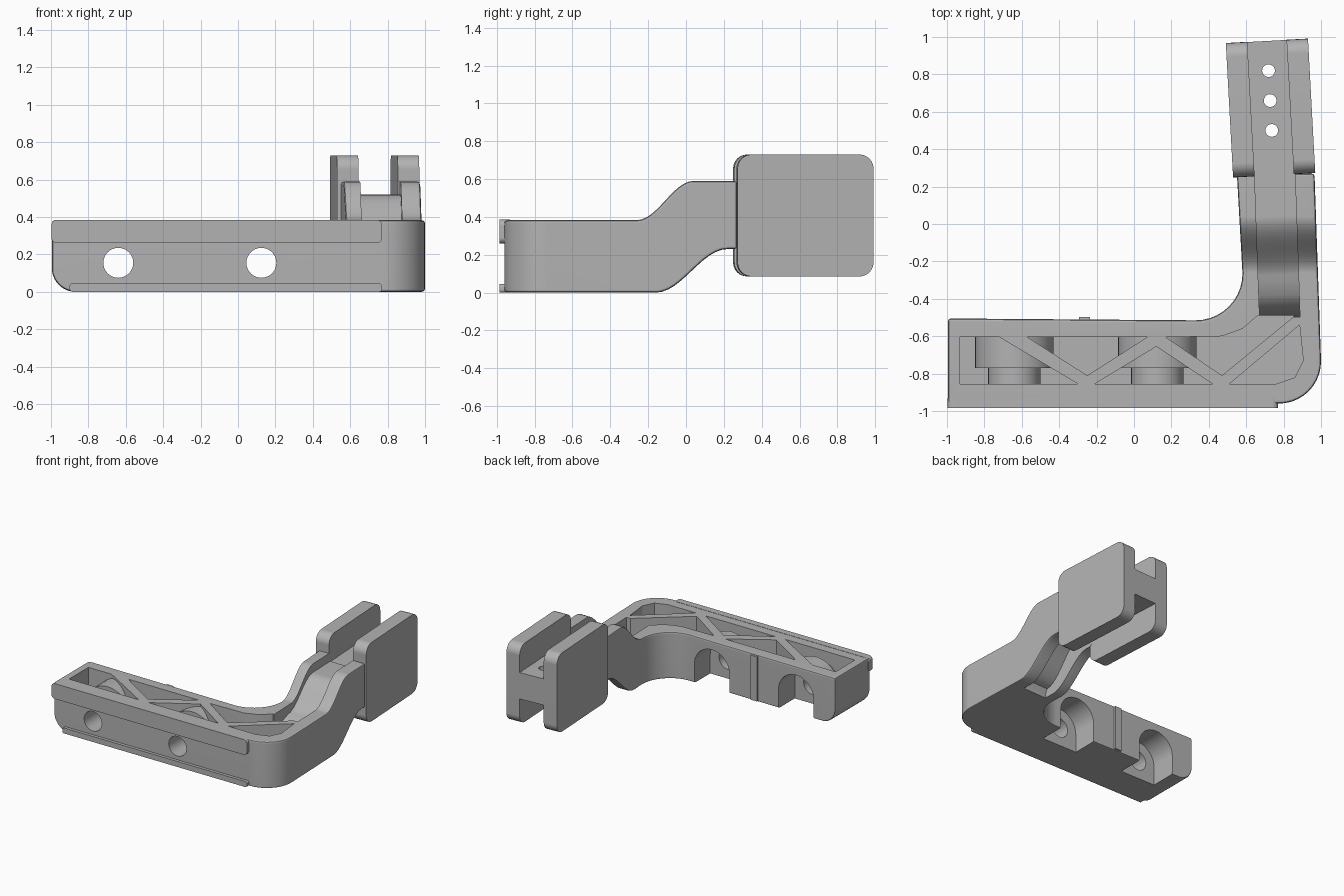
import bpy, bmesh
from math import sin, cos, pi, radians
from mathutils import Matrix, Vector

old = bpy.data.objects.get("Cube")
if old:
    bpy.data.objects.remove(old, do_unlink=True)

grey = bpy.data.materials.new("light grey")
grey.use_nodes = True
grey.diffuse_color = (0.45, 0.45, 0.45, 1)
grey.node_tree.nodes["Principled BSDF"].inputs["Base Color"].default_value = (0.45, 0.45, 0.45, 1)


def prism(name, pts, axis, lo, hi, matrix=None):
    """Extrude a 2D outline along an axis."""
    place = {"x": lambda a, b, t: (t, a, b),
             "y": lambda a, b, t: (a, t, b),
             "z": lambda a, b, t: (a, b, t)}[axis]
    bm = bmesh.new()
    face = bm.faces.new([bm.verts.new(place(a, b, lo)) for a, b in pts])
    out = bmesh.ops.extrude_face_region(bm, geom=[face])
    verts = [g for g in out["geom"] if isinstance(g, bmesh.types.BMVert)]
    bmesh.ops.translate(bm, verts=verts, vec=Vector(place(0, 0, hi - lo)))
    bmesh.ops.recalc_face_normals(bm, faces=bm.faces)
    mesh = bpy.data.meshes.new(name)
    bm.to_mesh(mesh)
    bm.free()
    if matrix:
        mesh.transform(matrix)
    mesh.materials.append(grey)
    obj = bpy.data.objects.new(name, mesh)
    bpy.context.collection.objects.link(obj)
    return obj


def activate(obj):
    bpy.ops.object.select_all(action="DESELECT")
    bpy.context.view_layer.objects.active = obj
    obj.select_set(True)


def combine(target, tool, operation="DIFFERENCE"):
    mod = target.modifiers.new("cut", "BOOLEAN")
    mod.operation, mod.solver, mod.object = operation, "EXACT", tool
    activate(target)
    bpy.ops.object.modifier_apply(modifier=mod.name)
    bpy.data.objects.remove(tool, do_unlink=True)


def bevel(obj, width, segments=2):
    mod = obj.modifiers.new("round", "BEVEL")
    mod.width, mod.segments = width, segments
    mod.limit_method, mod.angle_limit = "ANGLE", radians(60)
    mod.use_clamp_overlap = False
    activate(obj)
    bpy.ops.object.modifier_apply(modifier=mod.name)


def finish(obj):
    activate(obj)
    bpy.ops.object.shade_smooth_by_angle(angle=radians(30))
    mod = obj.modifiers.new("normals", "WEIGHTED_NORMAL")
    mod.keep_sharp = True


def arc(cx, cy, r, start, end, n=10):
    return [(cx + r * cos(radians(start + (end - start) * i / n)),
             cy + r * sin(radians(start + (end - start) * i / n))) for i in range(n + 1)]


def s_curve(p, q, n=12):
    return [(p[0] + (q[0] - p[0]) * i / n,
             p[1] + (q[1] - p[1]) * (1 - cos(pi * i / n)) / 2) for i in range(n + 1)]


def rounded(x0, y0, x1, y1, r, n=6):
    return (arc(x1 - r, y1 - r, r, 0, 90, n) + arc(x0 + r, y1 - r, r, 90, 180, n)
            + arc(x0 + r, y0 + r, r, 180, 270, n) + arc(x1 - r, y0 + r, r, 270, 360, n))


def box(x0, y0, x1, y1):
    return [(x0, y0), (x1, y0), (x1, y1), (x0, y1)]


def arch(cx, r, bottom, cz=0.155):
    return [(cx + r, bottom)] + arc(cx, cz, r, 0, 180, 20) + [(cx - r, bottom)]


# Body: L-shaped plan trimmed by the stepped side profile
plan = ([(-0.995, -0.96)] + arc(0.775, -0.735, 0.225, -90, 0)
        + [(0.965, 0.27), (0.55, 0.27)]
        + arc(0.33, -0.265, 0.25, 0, -90) + [(-0.995, -0.505)])
body = prism("bracket_body", plan, "z", -0.2, 0.9)
side = ([(-1.2, 0)] + s_curve((-0.16, 0), (0.22, 0.23)) + [(0.5, 0.23), (0.5, 0.59)]
        + s_curve((0.04, 0.59), (-0.26, 0.383)) + [(-1.2, 0.383)])
combine(body, prism("side_trim", side, "x", -1.5, 1.5), "INTERSECT")
end = arc(-0.865, 0.13, 0.13, 180, 270) + [(1.3, 0), (1.3, 1), (-0.995, 1)]
end = [(x - 0.001, z - 0.001) for x, z in end]
combine(body, prism("end_trim", end, "y", -1.5, 1.5), "INTERSECT")
bevel(body, 0.016)

# Truss pockets in the bar, with diagonal ribs left between them
pockets = [
    [(-0.93, -0.605), (-0.72, -0.605), (-0.3, -0.855), (-0.93, -0.855)],
    [(-0.57, -0.605), (0.07, -0.605), (-0.25, -0.81)],
    [(-0.21, -0.855), (0.42, -0.855), (0.12, -0.655)],
    [(0.17, -0.605), (0.47, -0.81), (0.86, -0.49), (0.66, -0.49),
     (0.58, -0.56), (0.47, -0.6)],
    [(0.51, -0.855), (0.885, -0.54), (0.905, -0.73), (0.86, -0.82), (0.76, -0.855)],
]
for pts in pockets:
    combine(body, prism("pocket_cutter", pts, "z", 0.05, 0.9))

# Arm channels above and below a web that follows the step
lean = Matrix.Translation((0.762, 0, 0)) @ Matrix.Rotation(radians(2), 4, "Z")
upper = ([(0.4, 0.52)] + s_curve((0.04, 0.52), (-0.3, 0.31))
         + [(-0.38, 0.285), (-0.44, 0.24), (-0.48, 0.16), (-0.5, 0.06), (-0.5, 0.9), (0.4, 0.9)])
lower = ([(-0.24, -0.1), (-0.24, 0.03)] + s_curve((-0.22, 0.07), (0.14, 0.36))
         + [(0.4, 0.36), (0.4, -0.1)])
for pts in (upper, lower):
    combine(body, prism("channel_cutter", pts, "x", -0.108, 0.108, lean))

# Screw seats: bosses inside, arched recess from the back, through hole
for cx in (-0.64, 0.125):
    combine(body, prism("boss", arch(cx, 0.21, 0.02), "y", -0.77, -0.53), "UNION")
    combine(body, prism("seat", arch(cx, 0.14, 0.02), "y", -0.9, -0.75), "UNION")
    combine(body, prism("recess_cutter", arch(cx, 0.16, -0.1), "y", -0.72, -0.3))
    hole = arc(cx, 0.155, 0.08, 0, 348.75, 31)
    combine(body, prism("hole_cutter", hole, "y", -1.2, -0.65))
finish(body)

# Raised rails along the front and a small rib on the back
top_rail = prism("top_rail", rounded(-0.998, 0.26, 0.77, 0.385, 0.03), "y", -0.985, -0.93)
bottom_rail = prism("bottom_rail", rounded(-0.9, 0, 0.77, 0.045, 0.015), "y", -0.985, -0.93)
back_rib = prism("back_rib", box(-0.295, -0.53, -0.235, -0.497), "z", 0.01, 0.375)
for part in (top_rail, bottom_rail, back_rib):
    finish(part)

# End block: two rounded plates joined by a drilled web
block = Matrix.Translation((0.73, 0.62, 0)) @ Matrix.Rotation(radians(3.1), 4, "Z")
plate = rounded(-0.36, 0.085, 0.36, 0.73, 0.075)
for name, lo in (("left_plate", 0.105), ("right_plate", -0.22)):
    finish(prism(name, plate, "x", lo, lo + 0.115, block))
web = prism("block_web", box(-0.359, 0.3, 0.359, 0.515), "x", -0.11, 0.11, block)
for y in (-0.12, 0.04, 0.2):
    combine(web, prism("drill", arc(0, y, 0.034, 0, 345, 23), "z", 0, 0.9, block))
# Clear the drill path where the arm meets the block
finish(web)
